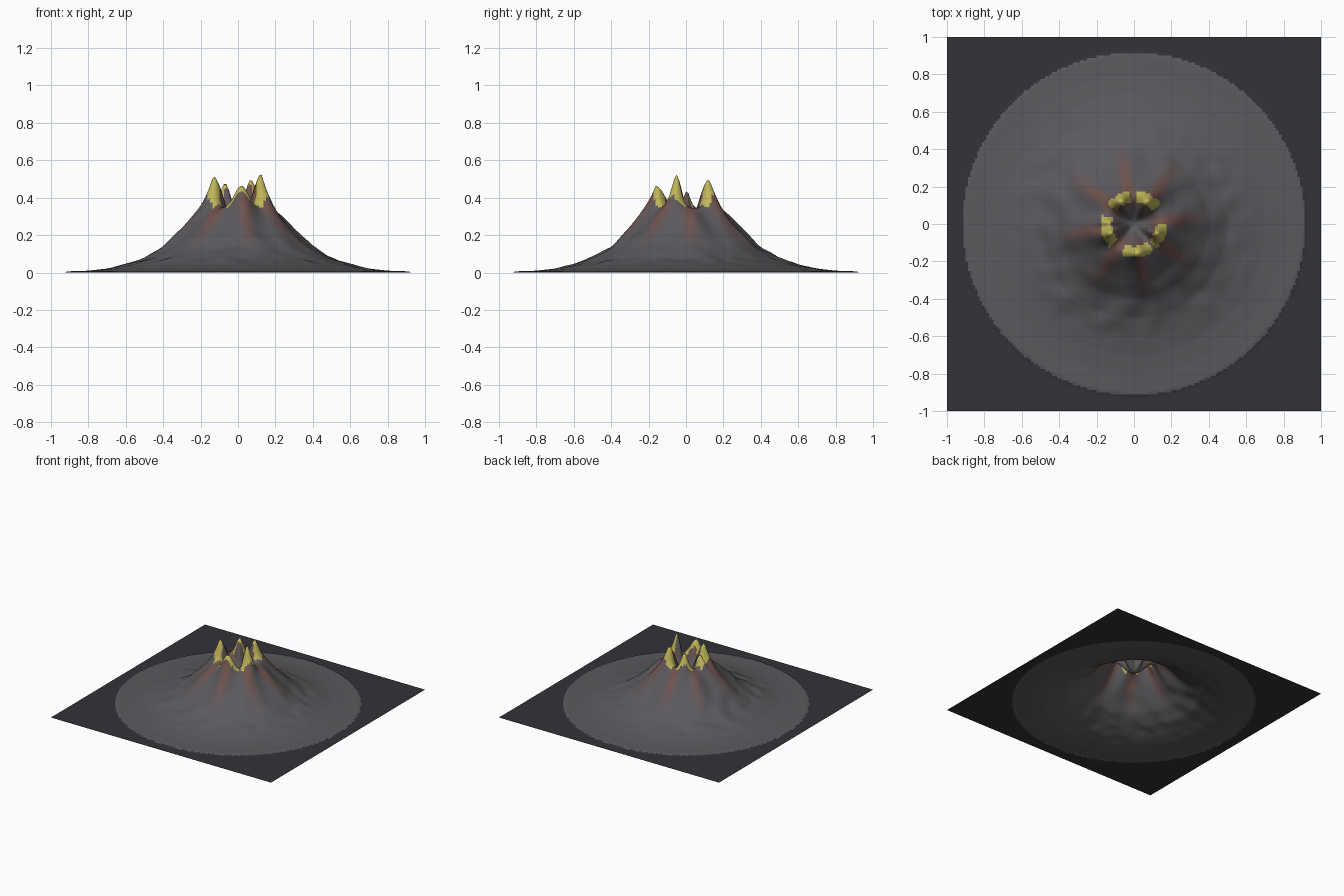
import bpy, bmesh, math
from mathutils import Vector, noise

if "Cube" in bpy.data.objects:
    bpy.data.objects.remove(bpy.data.objects["Cube"])

N = 160            # grid cells per side
DISC = 0.915       # radius of the ash apron
# mean flank height by radius, outside the rim
FLANK = [(0.15, .415), (0.2, .345), (0.25, .285), (0.3, .23), (0.4, .138), (0.5, .078),
         (0.6, .044), (0.7, .021), (0.8, .01), (0.92, .006), (2, .006)]
# rim peaks: angle, crest radius, height, angular width
PEAKS = [(337, .132, .525, 15), (60, .142, .50, 16), (120, .142, .48, 15),
         (201, .14, .515, 15), (178, .13, .44, 10), (277, .166, .465, 20)]
LAVA = [5, 55, 100, 142, 190, 235, 280, 325]
FLOOR, NOTCH = .25, .345


def ang_diff(a, b):
    return (a - b + 180) % 360 - 180


def lerp_table(table, r):
    for (r0, h0), (r1, h1) in zip(table, table[1:]):
        if r <= r1:
            return h0 + (h1 - h0) * (r - r0) / (r1 - r0)
    return table[-1][1]


def smooth(t):
    t = max(0, min(1, t))
    return t * t * (3 - 2 * t)


def rim(a):
    """Crest height and radius in direction a."""
    top, rad, wsum = NOTCH, .15 * .2, .2
    for pa, pr, ph, pw in PEAKS:
        w = math.exp(-(ang_diff(a, pa) / pw) ** 2)
        top = max(top, NOTCH + (ph - NOTCH) * w)
        rad += pr * w
        wsum += w
    return top, rad / wsum


def height(x, y):
    r = math.hypot(x, y)
    if r > DISC:
        return 0
    a = math.degrees(math.atan2(y, x))
    top, rr = rim(a)
    if r < rr:
        return FLOOR + (top - FLOOR) * smooth(r / rr) ** 1.2
    # flank: crest offset fades out, ribs and lumps on the lower slopes
    base = lerp_table(FLANK, r)
    crest = (top - lerp_table(FLANK, rr)) * math.exp(-(r - rr) / .05)
    rib = .014 * math.cos(math.radians(8 * (a - 8))) * smooth((r - .15) / .1) * smooth((.5 - r) / .25)
    lump = .014 * noise.noise(Vector((x * 9, y * 9, 3))) * smooth((r - .15) / .2) * smooth((.75 - r) / .25)
    return max(.006, base + crest + rib + lump)


def material(name, c):
    m = bpy.data.materials.new(name)
    m.diffuse_color = (*c, 1)
    m.use_nodes = True
    m.node_tree.nodes["Principled BSDF"].inputs["Base Color"].default_value = m.diffuse_color
    return m


rock, lava = (.105, .10, .11), (.17, .085, .07)
mats = [material("dark_ground", (.033, .032, .038))]
for i in range(5):
    mats.append(material(f"rock_{i}", [p + (q - p) * i / 4 for p, q in zip(rock, lava)]))
mats.append(material("sulphur", (.52, .47, .10)))


def face_material(c):
    r = math.hypot(c.x, c.y)
    if r > DISC:
        return 0
    a = math.degrees(math.atan2(c.y, c.x))
    if .12 < r < .178 and rim(a)[0] > NOTCH + .015:
        return 6
    # lava streaks running down from the rim
    d = min(abs(ang_diff(a, s)) for s in LAVA) * math.pi / 180 * r
    s = math.exp(-(d / .035) ** 2) * smooth((.46 - r) / .25) * smooth((r - .05) / .08)
    return 1 + round(4 * s)


# volcano terrain sheet
bm = bmesh.new()
bmesh.ops.create_grid(bm, x_segments=N, y_segments=N, size=1)
for v in bm.verts:
    v.co.z = height(v.co.x, v.co.y)
for f in bm.faces:
    f.material_index = face_material(f.calc_center_median())
    f.smooth = True
me = bpy.data.meshes.new("volcano_terrain")
bm.to_mesh(me)
bm.free()
for m in mats:
    me.materials.append(m)
bpy.context.collection.objects.link(bpy.data.objects.new("volcano_terrain", me))
